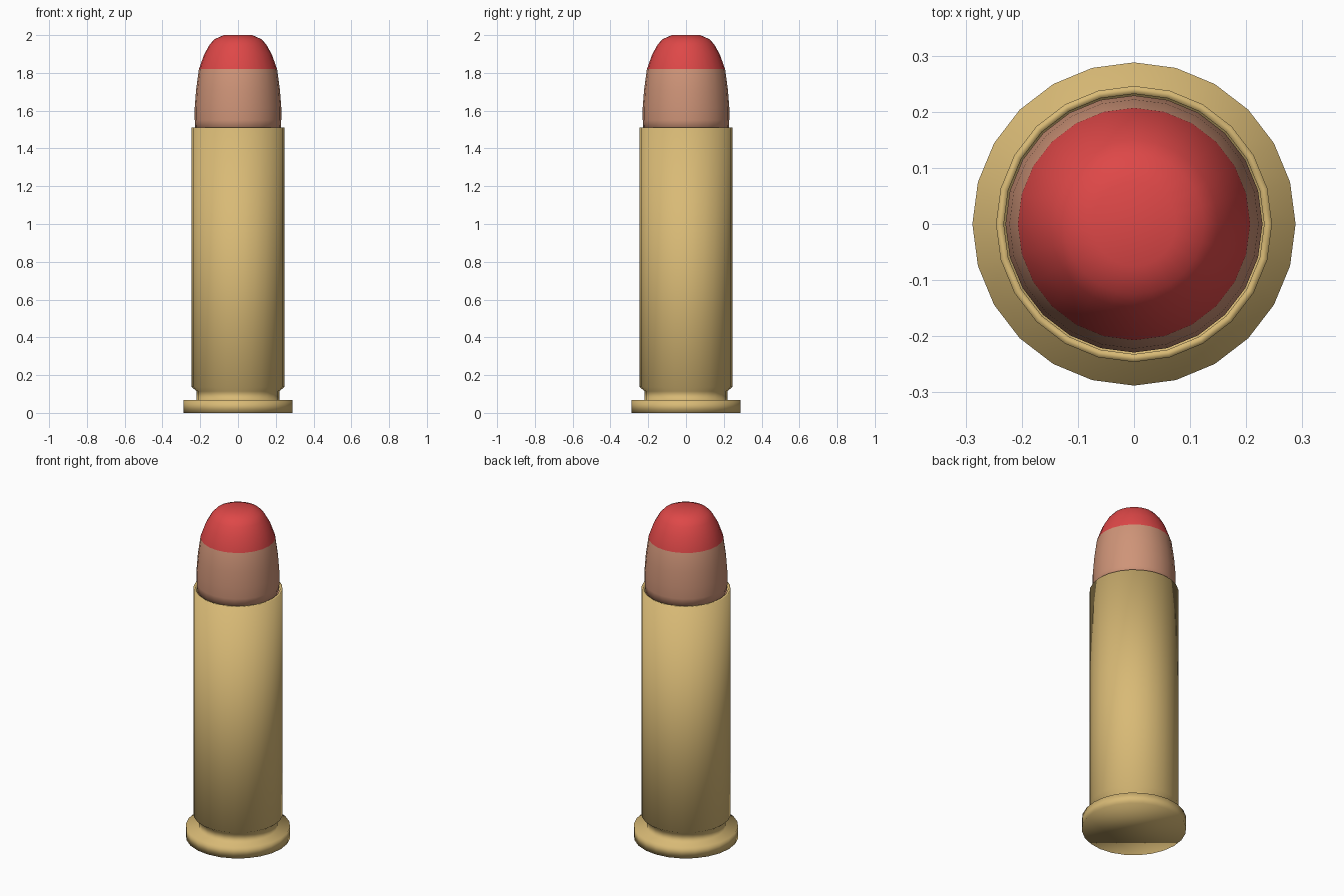
import bpy
import bmesh
from math import cos, sin, tau

SIDES = 24

cube = bpy.data.objects.get("Cube")
if cube:
    bpy.data.objects.remove(cube, do_unlink=True)


def material(name, rgb):
    mat = bpy.data.materials.new(name)
    mat.use_nodes = True
    mat.diffuse_color = (*rgb, 1)
    mat.node_tree.nodes["Principled BSDF"].inputs["Base Color"].default_value = (*rgb, 1)
    return mat


def lathe(name, profile, mats):
    """Spin (radius, height) points around z and close both ends."""
    bm = bmesh.new()
    rings = []
    for r, z in profile:
        rings.append([bm.verts.new((r * cos(tau * i / SIDES), r * sin(tau * i / SIDES), z))
                      for i in range(SIDES)])
    for low, high in zip(rings, rings[1:]):
        for i in range(SIDES):
            j = (i + 1) % SIDES
            bm.faces.new((low[i], low[j], high[j], high[i]))
    bm.faces.new(rings[0][::-1])
    bm.faces.new(rings[-1])
    for face in bm.faces:
        face.smooth = True
    mesh = bpy.data.meshes.new(name)
    bm.to_mesh(mesh)
    bm.free()
    for mat in mats:
        mesh.materials.append(mat)
    obj = bpy.data.objects.new(name, mesh)
    bpy.context.collection.objects.link(obj)
    return obj


brass = material("brass", (0.69, 0.49, 0.18))
copper = material("copper", (0.62, 0.296, 0.188))
red = material("red tip", (0.73, 0.064, 0.064))

# Case: rim, extractor groove, straight wall and open mouth
lathe("case", [(0.288, 0), (0.288, 0.067), (0.219, 0.067), (0.219, 0.115),
               (0.246, 0.137), (0.246, 1.51), (0.232, 1.51), (0.232, 1.47)], [brass])

# Bullet: seated shank and rounded nose with a flat end
TIP_START = 1.82
bullet = lathe("bullet", [(0.225, 1.49), (0.229, 1.55), (0.229, 1.62), (0.222, 1.71),
                          (0.207, TIP_START), (0.178, 1.90), (0.15, 1.95),
                          (0.125, 1.978), (0.075, 2.0)], [copper, red])

# Painted tip
for poly in bullet.data.polygons:
    poly.material_index = int(poly.center.z > TIP_START)
